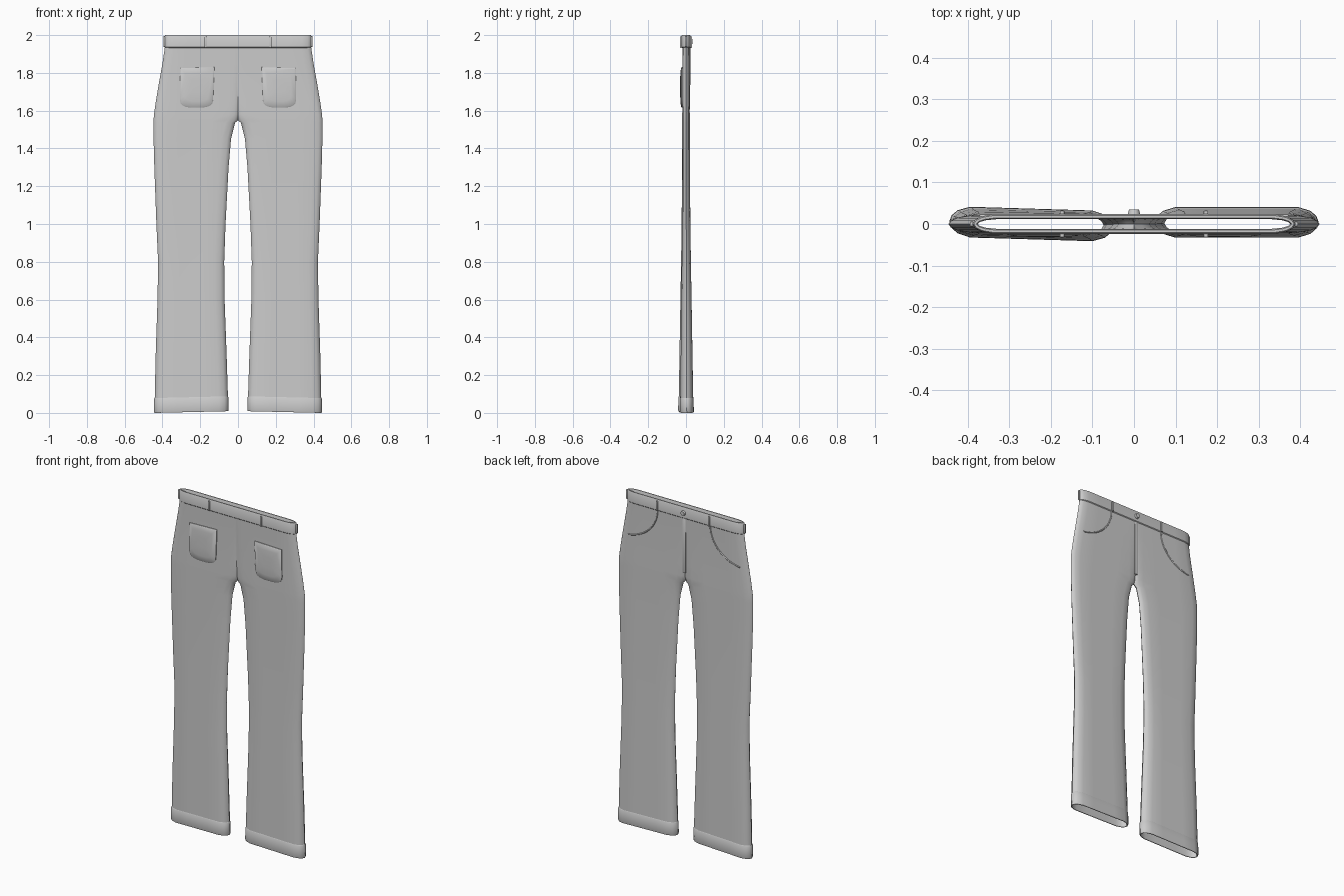
import bpy, bmesh, math

if "Cube" in bpy.data.objects:
    bpy.data.objects.remove(bpy.data.objects["Cube"])

# z, inner x, outer x, half thickness, openness at the centre seam
ROWS = [(1.95, 0, .385, .020, 1), (1.85, 0, .400, .019, .9), (1.75, 0, .418, .019, .75),
        (1.65, 0, .435, .019, .65), (1.58, 0, .445, .020, .5), (1.55, 0, .447, .020, 0),
        (1.535, .016, .447, .020, 0), (1.45, .037, .447, .020, 0), (1.3, .050, .443, .020, 0),
        (1.0, .066, .432, .022, 0), (.8, .073, .423, .024, 0), (.6, .071, .426, .027, 0),
        (.3, .060, .436, .031, 0), (.07, .053, .441, .034, 0)]
EDGE = [(0, 0), (.006, .42), (.02, .75), (.05, 1)]   # rounding of the flattened section


def finish(bm, name, angle=40):
    bmesh.ops.remove_doubles(bm, verts=bm.verts, dist=1e-5)
    bmesh.ops.dissolve_degenerate(bm, edges=bm.edges, dist=1e-6)
    bmesh.ops.recalc_face_normals(bm, faces=bm.faces)
    me = bpy.data.meshes.new(name)
    bm.to_mesh(me)
    bm.free()
    ob = bpy.data.objects.new(name, me)
    bpy.context.collection.objects.link(ob)
    bpy.ops.object.select_all(action='DESELECT')
    bpy.context.view_layer.objects.active = ob
    ob.select_set(True)
    bpy.ops.object.shade_smooth_by_angle(angle=math.radians(angle))
    return ob


def section(side, z, xi, xo, t, k):
    """Ring for one side: front from inner to outer, then back again."""
    a, b = xi + .05, xo - .05
    cols = [(xi + d, k + (1 - k) * p) for d, p in EDGE]
    cols += [(a + (b - a) * f, 1) for f in (.25, .5, .75)]
    cols += [(xo - d, p) for d, p in reversed(EDGE)]
    w = max(0, min(1, (1.45 - z) / 1.45))

    def point(x, p, sy):
        u = (x - xi) / (xo - xi)
        twist = w * (.006 * (2 * u - 1) if side < 0 else .004)
        lift = .009 * (1 - u) if z < .1 else 0
        return (side * x, sy * t * p + twist, z + lift)
    return [point(x, p, -1) for x, p in cols] + [point(x, p, 1) for x, p in reversed(cols)]


def loft(bm, rings, closed=False):
    vs = [[bm.verts.new(c) for c in r] for r in rings]
    n = len(vs[0])
    for r, s in zip(vs, vs[1:]):
        for i in range(n if closed else n - 1):
            j = (i + 1) % n
            bm.faces.new((r[i], r[j], s[j], s[i]))


# trouser body with both legs
bm = bmesh.new()
for side in (-1, 1):
    loft(bm, [section(side, *row) for row in ROWS])
finish(bm, "trouser_body")

# turned hems
for side, name in ((-1, "left_hem"), (1, "right_hem")):
    bm = bmesh.new()
    prof = [(.08, -.001), (.075, .002), (.006, .003), (0, .001), (0, -.003), (.006, -.005), (.07, -.006)]
    loft(bm, [section(side, z, .053 - g, .442 + g, .034 + g, 0) for z, g in prof])
    finish(bm, name)

# waistband with an inner lip
bm = bmesh.new()
prof = [(1.932, 0), (1.936, .004), (1.994, .004), (2.0, .001), (2.0, -.005), (1.994, -.008), (1.94, -.008)]
for side in (-1, 1):
    loft(bm, [section(side, z, 0, .385 + g, .020 + g, 1) for z, g in prof])
finish(bm, "waistband")


def box(name, loc, size, bevel=.002):
    bm = bmesh.new()
    bmesh.ops.create_cube(bm, size=1)
    for v in bm.verts:
        v.co = [v.co[i] * size[i] + loc[i] for i in range(3)]
    bmesh.ops.bevel(bm, geom=bm.edges[:], offset=bevel, segments=2, affect='EDGES', profile=.5)
    return finish(bm, name)


# belt loops, front, back and sides
for s in (-1, 1):
    for sy in (-1, 1):
        box("belt_loop", (s * .173, sy * .0275, 1.963), (.011, .009, .06))
    box("side_belt_loop", (s * .391, 0, 1.966), (.009, .011, .056))

# fly strip
box("fly", (0, .017, 1.77), (.022, .008, .33))

# waist button
bm = bmesh.new()
bmesh.ops.create_cone(bm, cap_ends=True, segments=20, radius1=.015, radius2=.012, depth=.012)
for v in bm.verts:
    x, y, z = v.co
    v.co = (x, z + .029, y + 1.966)
finish(bm, "button")

# patch pockets on the -y side
for s in (-1, 1):
    bm = bmesh.new()
    out = [(.125, 1.83), (.132, 1.66)]
    for i in range(1, 9):
        a = math.pi + math.pi * i / 9
        out.append((.22 + .088 * math.copysign(abs(math.cos(a)) ** .7, math.cos(a)),
                    1.657 + .042 * -abs(math.sin(a)) ** .8))
    out += [(.308, 1.66), (.305, 1.825)]
    rings = []
    for y, f in ((-.016, 1), (-.023, 1), (-.026, .96), (-.030, .7), (-.031, .3)):
        rings.append([(s * (.218 + (x - .218) * f), y, 1.73 + (z - 1.73) * f) for x, z in out])
    loft(bm, rings, True)
    bm.verts.ensure_lookup_table()
    bm.faces.new(bm.verts[-len(out):])
    finish(bm, "patch_pocket")


def bead(name, pts, r):
    cu = bpy.data.curves.new(name, 'CURVE')
    cu.dimensions = '3D'
    cu.bevel_depth, cu.bevel_resolution, cu.use_fill_caps = r, 2, True
    sp = cu.splines.new('POLY')
    sp.points.add(len(pts) - 1)
    for p, c in zip(sp.points, pts):
        p.co = (*c, 1)
    ob = bpy.data.objects.new(name, cu)
    bpy.context.collection.objects.link(ob)
    bpy.ops.object.select_all(action='DESELECT')
    bpy.context.view_layer.objects.active = ob
    ob.select_set(True)
    bpy.ops.object.convert(target='MESH')


# curved slant pocket edges on the +y side
for s in (-1, 1):
    arc = [math.pi + math.pi / 2 * .92 * i / 14 for i in range(15)]
    bead("slant_pocket_edge", [(s * (.40 + .225 * math.cos(a)), .019, 1.935 + .2 * math.sin(a)) for a in arc], .004)
